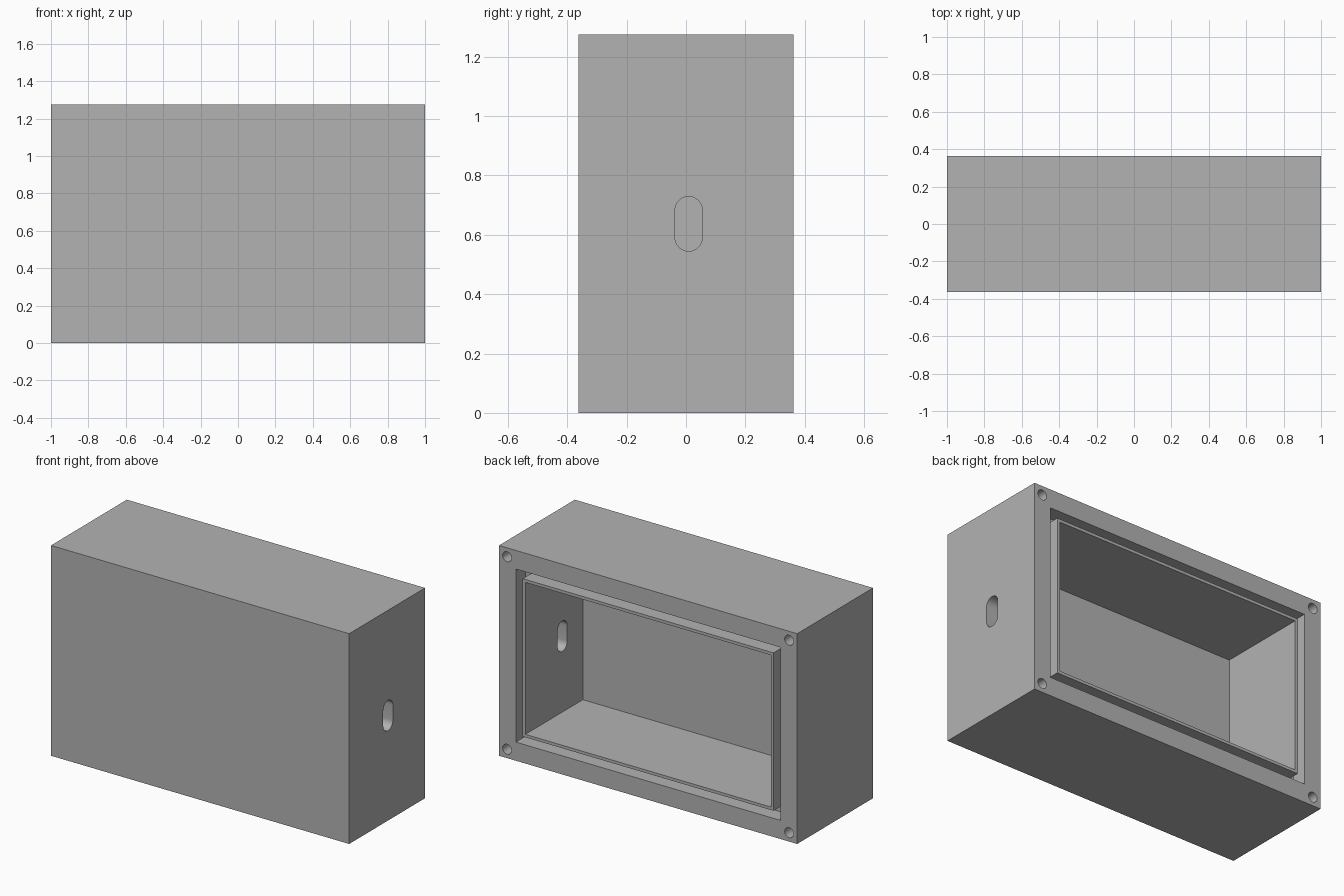
import bpy
import bmesh
import math
from mathutils import Matrix

if "Cube" in bpy.data.objects:
    bpy.data.objects.remove(bpy.data.objects["Cube"], do_unlink=True)

W, D, H = 2.0, 0.726, 1.275
BACK = D / 2
OVER = 0.02  # how far cutters reach past the surface

grey = bpy.data.materials.new("plain grey")
grey.use_nodes = True
grey.diffuse_color = (0.45, 0.45, 0.45, 1)
grey.node_tree.nodes["Principled BSDF"].inputs["Base Color"].default_value = grey.diffuse_color


def finish(name, bm):
    mesh = bpy.data.meshes.new(name)
    bmesh.ops.recalc_face_normals(bm, faces=bm.faces)
    bm.to_mesh(mesh)
    bm.free()
    mesh.materials.append(grey)
    obj = bpy.data.objects.new(name, mesh)
    bpy.context.collection.objects.link(obj)
    return obj


def box(name, x, y0, y1, z0, z1):
    """Box centred on x = 0 with half width x."""
    bm = bmesh.new()
    size = Matrix.Diagonal((2 * x, y1 - y0, z1 - z0, 1))
    place = Matrix.Translation((0, (y0 + y1) / 2, (z0 + z1) / 2))
    bmesh.ops.create_cube(bm, size=1, matrix=place @ size)
    return finish(name, bm)


def inset_box(name, margin, depth):
    """Box sunk into the back face, the same margin from all four edges."""
    return box(name, W / 2 - margin, BACK - depth, BACK + OVER, margin, H - margin)


def prism(name, points, offset):
    bm = bmesh.new()
    face = bm.faces.new([bm.verts.new(p) for p in points])
    moved = bmesh.ops.extrude_face_region(bm, geom=[face])["geom"]
    bmesh.ops.translate(bm, vec=offset, verts=[v for v in moved if isinstance(v, bmesh.types.BMVert)])
    return finish(name, bm)


def cut(target, cutter):
    cutter.hide_render = True
    mod = target.modifiers.new("cut", "BOOLEAN")
    mod.operation = "DIFFERENCE"
    mod.solver = "EXACT"
    mod.object = cutter
    bpy.context.view_layer.objects.active = target
    bpy.ops.object.modifier_apply(modifier=mod.name)
    bpy.data.objects.remove(cutter, do_unlink=True)


# Case with an open cavity in the back
case = box("enclosure_body", W / 2, -BACK, BACK, 0, H)

# Seal groove: a ring left between an outer and an inner box
groove = inset_box("groove_cutter", 0.113, 0.092)
core = box("groove_core", W / 2 - 0.159, 0, D, 0.159, H - 0.159)
cut(groove, core)
cut(case, groove)
cut(case, inset_box("cavity_cutter", 0.177, 0.55))

# Screw holes in the four back corners
for x in (-1, 1):
    for z in (0.054, H - 0.054):
        ring = [(x * (W / 2 - 0.054) + 0.03 * math.cos(a), BACK + OVER, z + 0.03 * math.sin(a))
                for a in (math.tau * i / 32 for i in range(32))]
        cut(case, prism("screw_hole_cutter", ring, (0, -0.25, 0)))

# Rounded cable slot through the wall at +x
slot = []
for i in range(34):
    end = 1 if i < 17 else -1
    a = math.pi * (i % 17) / 16 + (0 if end > 0 else math.pi)
    slot.append((W / 2 + OVER, 0.009 + 0.046 * math.cos(a), 0.637 + end * 0.046 + 0.046 * math.sin(a)))
cut(case, prism("slot_cutter", slot, (-0.25, 0, 0)))

# Smooth the round walls, keep the edges sharp
bpy.ops.object.select_all(action="DESELECT")
case.select_set(True)
bpy.context.view_layer.objects.active = case
bpy.ops.object.shade_smooth_by_angle(angle=math.radians(30))
